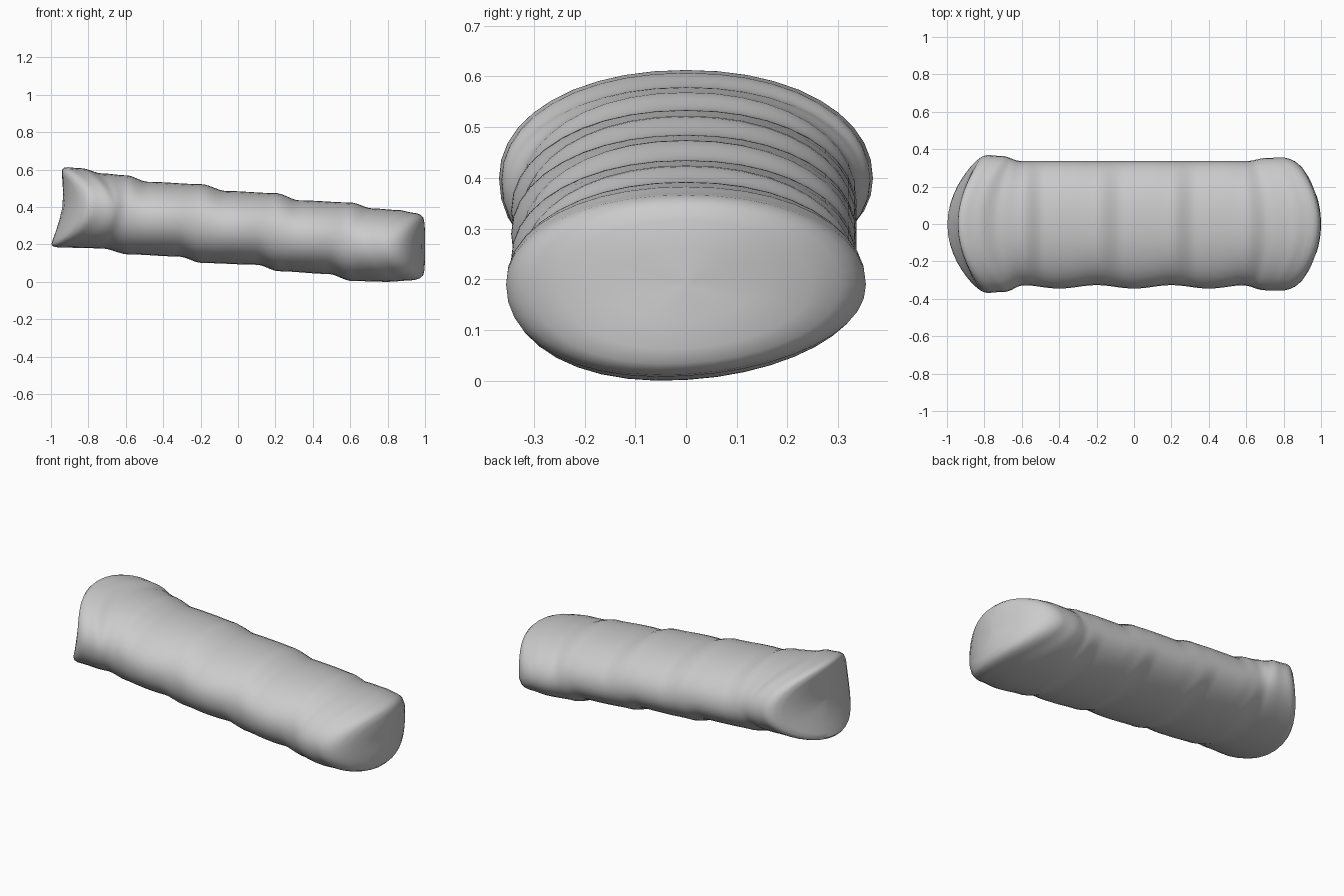
import bpy, bmesh, math

if "Cube" in bpy.data.objects:
    bpy.data.objects.remove(bpy.data.objects["Cube"])

SIDES, STEPS = 40, 96

# Profiles as (x, value) points: stepped top and bottom lines, flared half width
TOP = [(-0.97, 0.617), (-0.87, 0.61), (-0.74, 0.582), (-0.6, 0.572), (-0.48, 0.537),
       (-0.2, 0.525), (-0.06, 0.488), (0.2, 0.477), (0.33, 0.438), (0.6, 0.427),
       (0.72, 0.395), (0.86, 0.386), (0.94, 0.372)]
BOTTOM = [(-0.97, 0.188), (-0.72, 0.183), (-0.58, 0.15), (-0.32, 0.139), (-0.19, 0.104),
          (0.1, 0.095), (0.22, 0.06), (0.48, 0.046), (0.61, 0.008), (0.8, 0.004), (0.94, 0.012)]
WIDTH = [(-0.97, 0.37), (-0.86, 0.364), (-0.62, 0.336), (0.62, 0.336), (0.84, 0.354), (0.94, 0.355)]


def smooth(t):
    t = min(max(t, 0), 1)
    return t * t * (3 - 2 * t)


def sample(points, x):
    for (a, va), (b, vb) in zip(points, points[1:]):
        if x <= b:
            return va + (vb - va) * smooth((x - a) / (b - a))
    return points[-1][1]


def section(bm, x, scale=1.0, offset=0.0):
    """One oval ring; the ends bow in plan and the left end leans."""
    top, low, width = (sample(p, x) for p in (TOP, BOTTOM, WIDTH))
    mid, half = (top + low) / 2, (top - low) / 2
    left, right = smooth((-x - 0.5) / 0.42), smooth((x - 0.5) / 0.4)
    grip = 0.009 * math.cos(math.tau * (x + 0.2) / 0.4) * (1 - left) * (1 - right)
    ring = []
    for i in range(SIDES):
        a = math.tau * i / SIDES
        c, s = math.cos(a), math.sin(a)
        y = math.copysign(abs(c) ** 0.95, c) * width * scale
        if c < 0:
            y += grip * -c * -c * scale          # finger notches on the front
        z = mid + math.copysign(abs(s) ** 0.95, s) * half * scale
        if s < 0:
            z += 0.06 * y * -s                   # lower back is slanted
        bow = (y / 0.36) ** 2
        px = x + offset + left * (0.15 * bow + 0.14 * (z - 0.4)) - right * 0.13 * bow
        ring.append(bm.verts.new((px, y, z)))
    return ring


bm = bmesh.new()
rings = []
# Hollowed left end, from its middle outwards
for scale, offset in ((0.04, 0.03), (0.3, 0.025), (0.6, 0.014), (0.82, 0.003), (0.93, 0), (0.98, 0.01)):
    rings.append(section(bm, -0.97, scale, offset))
# Wavy body
for i in range(STEPS + 1):
    rings.append(section(bm, -0.94 + 1.87 * i / STEPS))
# Rounded right end
for scale, offset in ((0.98, 0.025), (0.94, 0.045), (0.86, 0.06), (0.7, 0.067), (0.4, 0.07), (0.04, 0.07)):
    rings.append(section(bm, 0.93, scale, offset))

for r0, r1 in zip(rings, rings[1:]):
    for i in range(SIDES):
        j = (i + 1) % SIDES
        bm.faces.new((r0[i], r0[j], r1[j], r1[i]))
bm.faces.new(rings[0])
bm.faces.new(rings[-1])
bmesh.ops.recalc_face_normals(bm, faces=bm.faces)

# Stand it on the ground
floor = min(v.co.z for v in bm.verts)
for v in bm.verts:
    v.co.z -= floor

mesh = bpy.data.meshes.new("grip_handle")
bm.to_mesh(mesh)
bm.free()
grip = bpy.data.objects.new("grip_handle", mesh)
bpy.context.collection.objects.link(grip)

# Plain grey material
grey = bpy.data.materials.new("light_grey")
grey.use_nodes = True
colour = (0.6, 0.6, 0.6, 1)
grey.diffuse_color = colour
grey.node_tree.nodes["Principled BSDF"].inputs["Base Color"].default_value = colour
mesh.materials.append(grey)

bpy.context.view_layer.objects.active = grip
grip.select_set(True)
bpy.ops.object.shade_smooth_by_angle(angle=math.radians(50))
